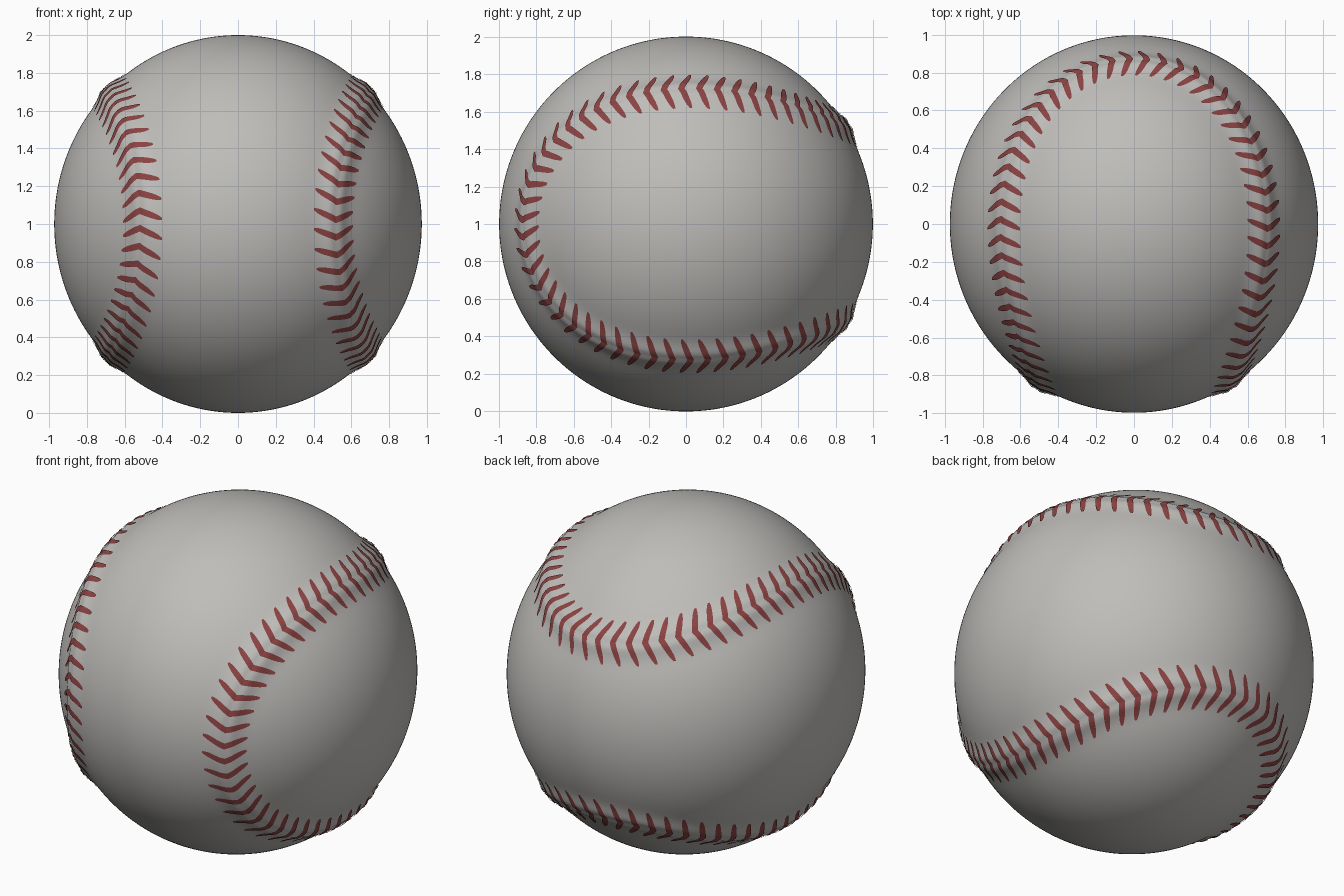
import bpy
import bmesh
from math import sin, cos, sqrt, exp, pi
from mathutils import Vector
from mathutils.kdtree import KDTree

if "Cube" in bpy.data.objects:
    bpy.data.objects.remove(bpy.data.objects["Cube"])

SCALE = Vector((0.973, 0.997, 1.0))   # slightly squashed ball
CENTER = Vector((0, 0, 1))
A, B = 0.76, -0.24                    # seam shape
C = 2 * sqrt(-A * B)
STITCHES = 108
ARM = 0.125                           # stitch reach to each side of the seam
SLANT = 0.05                          # how far the tips lead the middle
HALF_WIDTH = 0.0175


def material(name, color):
    mat = bpy.data.materials.new(name)
    mat.use_nodes = True
    mat.diffuse_color = (*color, 1)
    bsdf = next(n for n in mat.node_tree.nodes if n.type == 'BSDF_PRINCIPLED')
    bsdf.inputs["Base Color"].default_value = (*color, 1)
    bsdf.inputs["Roughness"].default_value = 0.6
    return mat


def seam(t):
    """Closed figure-eight seam on the unit sphere."""
    return Vector((A * cos(t) + B * cos(3 * t),
                   -C * cos(2 * t),
                   A * sin(t) - B * sin(3 * t)))


# Lookup of seam points, for the distance from any place on the ball
SAMPLES = 4000
samples = [seam(2 * pi * i / SAMPLES) for i in range(SAMPLES)]
tree = KDTree(SAMPLES)
for i, p in enumerate(samples):
    tree.insert(p, i)
tree.balance()


def surface(direction, lift=0.0):
    """Point on the ball: raised ridge along the seam with a fine groove."""
    n = direction.normalized()
    d = tree.find(n)[2]
    r = 1 + 0.027 * exp(-(d / 0.07) ** 2) - 0.008 * exp(-(d / 0.022) ** 2)
    return n * (r + lift) * SCALE


def finish(bm, name, mat):
    mesh = bpy.data.meshes.new(name)
    bm.to_mesh(mesh)
    bm.free()
    mesh.materials.append(mat)
    mesh.polygons.foreach_set("use_smooth", [True] * len(mesh.polygons))
    obj = bpy.data.objects.new(name, mesh)
    obj.location = CENTER
    bpy.context.collection.objects.link(obj)
    return obj


# Leather cover
bm = bmesh.new()
bmesh.ops.create_icosphere(bm, subdivisions=7, radius=1)
for v in bm.verts:
    v.co = surface(v.co)
finish(bm, "leather_cover", material("grey white leather", (0.52, 0.51, 0.49)))


# Evenly spaced stitch positions by arc length along the seam
def even_params(count):
    lengths = [0.0]
    for i in range(SAMPLES):
        step = (samples[(i + 1) % SAMPLES] - samples[i]).length
        lengths.append(lengths[-1] + step)
    params, j = [], 0
    for k in range(count):
        target = lengths[-1] * (k + 0.5) / count
        while lengths[j] < target:
            j += 1
        params.append(2 * pi * j / SAMPLES)
    return params


# Red thread: two draped, tapered strips per stitch, meeting in a chevron
bm = bmesh.new()
ROWS = 9
for t in even_params(STITCHES):
    p = seam(t)
    along = (seam(t + 0.001) - seam(t - 0.001)).normalized()
    across = p.cross(along).normalized()
    for side in (-1, 1):
        grid = []
        for i in range(ROWS + 1):
            s = i / ROWS
            width = HALF_WIDTH * sqrt(max(0.12, 1 - s ** 4))
            mid = p + across * (side * ARM * s) + along * (SLANT * (s - 0.5))
            grid.append([bm.verts.new(surface(mid + along * (width * u), 0.005))
                         for u in (-1, 0, 1)])
        for a, b in zip(grid, grid[1:]):
            for k in range(2):
                quad = [a[k], b[k], b[k + 1], a[k + 1]]
                bm.faces.new(quad if side < 0 else quad[::-1])
bm.normal_update()
flipped = [f for f in bm.faces if f.normal.dot(f.calc_center_median()) < 0]
bmesh.ops.reverse_faces(bm, faces=flipped)
finish(bm, "seam_stitches", material("dark red thread", (0.26, 0.055, 0.055)))
